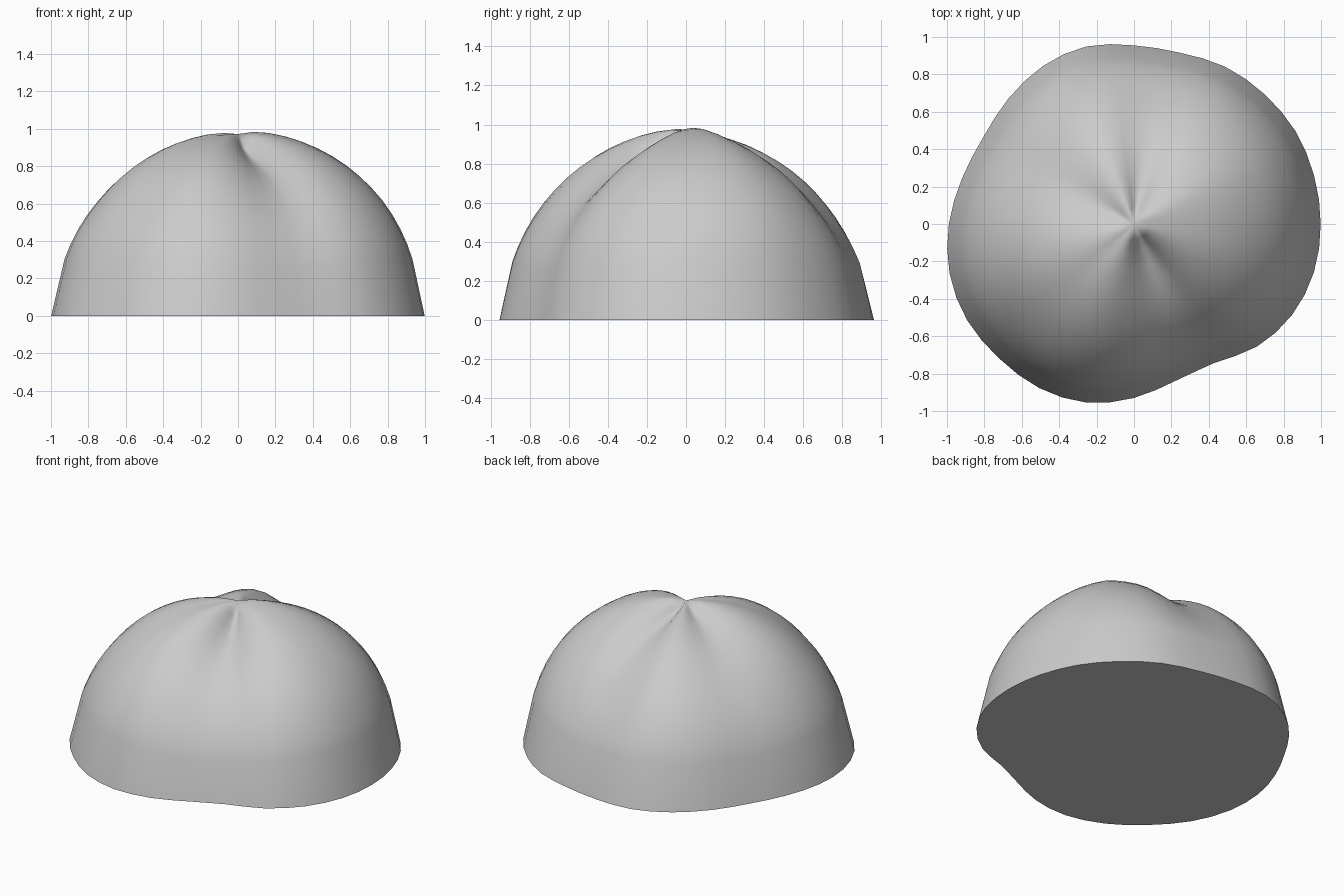
import bpy, bmesh, math

if "Cube" in bpy.data.objects:
    bpy.data.objects.remove(bpy.data.objects["Cube"])

# Plan radius every 15 degrees, counter-clockwise from +x
PLAN = [0.998, 0.997, 0.996, 0.984, 0.972, 0.948, 0.955, 0.983,
        0.975, 0.949, 0.93, 0.951, 0.99, 1.021, 1.03, 1.018,
        1.013, 0.988, 0.93, 0.867, 0.858, 0.928, 0.975, 0.996]
SEGMENTS, RINGS = 48, 14
POLE = 0.972


def plan_radius(deg):
    """Smooth closed interpolation of the plan outline."""
    i, t = divmod((deg % 360) / 15, 1)
    a, b, c, d = (PLAN[(int(i) + k) % 24] for k in (-1, 0, 1, 2))
    return b + 0.5 * t * (c - a + t * (2*a - 5*b + 4*c - d + t * (3*(b - c) + d - a)))


def bump(deg, centre, width):
    diff = (deg - centre + 180) % 360 - 180
    return math.exp(-(diff / width) ** 2)


def dome_radius(deg, elev):
    """Lobed radius, settling to one height at the pole."""
    up = min(1, max(0, (elev - 10) / 30))
    r = 0.98 * plan_radius(deg)
    r += up * (0.022 * bump(deg, 25, 30) - 0.045 * bump(deg, 83, 22)
               - 0.02 * bump(deg, -150, 40))
    w = 1 - math.exp(-math.radians(90 - elev) / 0.11)
    return POLE + (r - POLE) * w


bm = bmesh.new()
rings = []
# Base outline, then rings up to the pole
for k in range(RINGS + 1):
    elev = 18 + 72 * (k - 1) / RINGS
    ring = []
    for s in range(SEGMENTS):
        deg = 360 * s / SEGMENTS
        a = math.radians(deg)
        if k == 0:
            rho, z = plan_radius(deg), 0
        else:
            r, e = dome_radius(deg, elev), math.radians(elev)
            rho, z = r * math.cos(e), r * math.sin(e)
        ring.append(bm.verts.new((rho * math.cos(a), rho * math.sin(a), z)))
    rings.append(ring)
tip = bm.verts.new((0, 0, POLE))

for s in range(SEGMENTS):
    n = (s + 1) % SEGMENTS
    for lo, hi in zip(rings, rings[1:]):
        bm.faces.new((lo[s], lo[n], hi[n], hi[s]))
    bm.faces.new((rings[-1][s], rings[-1][n], tip))
# Flat underside
bm.faces.new(list(reversed(rings[0])))

mesh = bpy.data.meshes.new("lobed_dome")
bm.to_mesh(mesh)
bm.free()
dome = bpy.data.objects.new("lobed_dome", mesh)
bpy.context.collection.objects.link(dome)

grey = bpy.data.materials.new("light_grey")
grey.diffuse_color = (0.6, 0.6, 0.6, 1)
grey.use_nodes = True
grey.node_tree.nodes["Principled BSDF"].inputs["Base Color"].default_value = grey.diffuse_color
mesh.materials.append(grey)

bpy.context.view_layer.objects.active = dome
dome.select_set(True)
bpy.ops.object.shade_smooth_by_angle(angle=math.radians(40))
